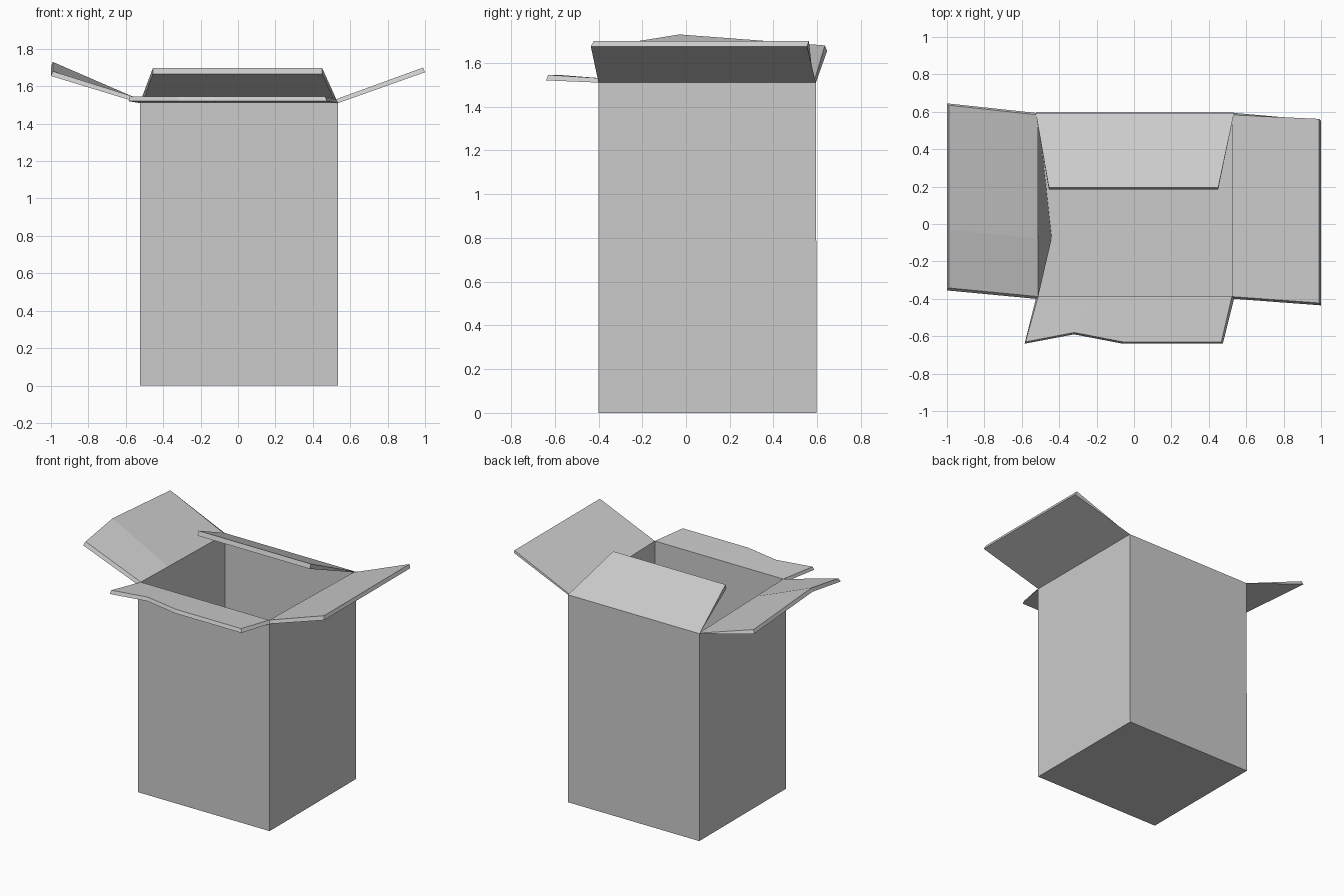
import bpy, bmesh
from mathutils import Vector as V

if "Cube" in bpy.data.objects:
    bpy.data.objects.remove(bpy.data.objects["Cube"])

bm = bmesh.new()


def corners(x0, x1, y0, y1, zf, zb):
    return [V((x0, y0, zf)), V((x1, y0, zf)), V((x1, y1, zb)), V((x0, y1, zb))]


def face(pts):
    bm.faces.new([bm.verts.new(p) for p in pts])


def strip(a, b):
    # quads between two equally long point rows
    for i in range(len(a) - 1):
        face((a[i], a[i + 1], b[i + 1], b[i]))


# Corner rings of the outer and inner skins
out_base = corners(-0.525, 0.535, -0.40, 0.597, 0, 0)
out_rim = corners(-0.525, 0.535, -0.40, 0.594, 1.51, 1.51)
in_base = corners(-0.512, 0.523, -0.388, 0.585, 0.015, 0.015)
in_rim = corners(-0.512, 0.523, -0.388, 0.583, 1.53, 1.507)

# Each side: split positions along the hinge, outer tip points, inner tip points
sides = [
    # front flap, with a notched edge
    ([0, 0.26, 0.51, 1],
     [(-0.585, -0.64, 1.52), (-0.32, -0.59, 1.52), (-0.06, -0.64, 1.52), (0.475, -0.64, 1.52)],
     [(-0.58, -0.63, 1.545), (-0.32, -0.58, 1.545), (-0.06, -0.63, 1.545), (0.467, -0.63, 1.545)]),
    # right flap
    ([0, 1],
     [(1.0, -0.435, 1.675), (1.0, 0.553, 1.675)],
     [(0.99, -0.422, 1.70), (0.99, 0.562, 1.70)]),
    # back flap, folded inward
    ([0, 1],
     [(0.45, 0.195, 1.697), (-0.455, 0.195, 1.697)],
     [(0.45, 0.184, 1.665), (-0.455, 0.184, 1.665)]),
    # left flap, bent upward along its edge
    ([0, 0.68, 1],
     [(-1.0, 0.645, 1.655), (-1.0, -0.03, 1.705), (-1.0, -0.355, 1.655)],
     [(-0.99, 0.635, 1.68), (-0.99, -0.03, 1.73), (-0.99, -0.342, 1.68)]),
]

out_floor, in_floor = [], []
for i, (fracs, tip_out, tip_in) in enumerate(sides):
    j = (i + 1) % 4
    ob, orim, ib, irim = [[ring[i].lerp(ring[j], f) for f in fracs]
                          for ring in (out_base, out_rim, in_base, in_rim)]
    if i == 3:
        ib[1].x = -0.44          # dent at the foot of the left inner wall
    out_floor += ob[:-1]
    in_floor += ib[:-1]
    # walls
    strip(ob, orim)
    strip(ib, irim)
    # flap skins and edges
    strip(orim, tip_out)
    strip(irim, tip_in)
    strip(tip_out, tip_in)
    for k in (0, -1):
        face((orim[k], tip_out[k], tip_in[k], irim[k]))

# Floor
face(out_floor)
face(in_floor)

bmesh.ops.remove_doubles(bm, verts=bm.verts, dist=0.0005)
bmesh.ops.recalc_face_normals(bm, faces=bm.faces)
mesh = bpy.data.meshes.new("open_cardboard_box")
bm.to_mesh(mesh)
bm.free()
bpy.context.collection.objects.link(bpy.data.objects.new("open_cardboard_box", mesh))
